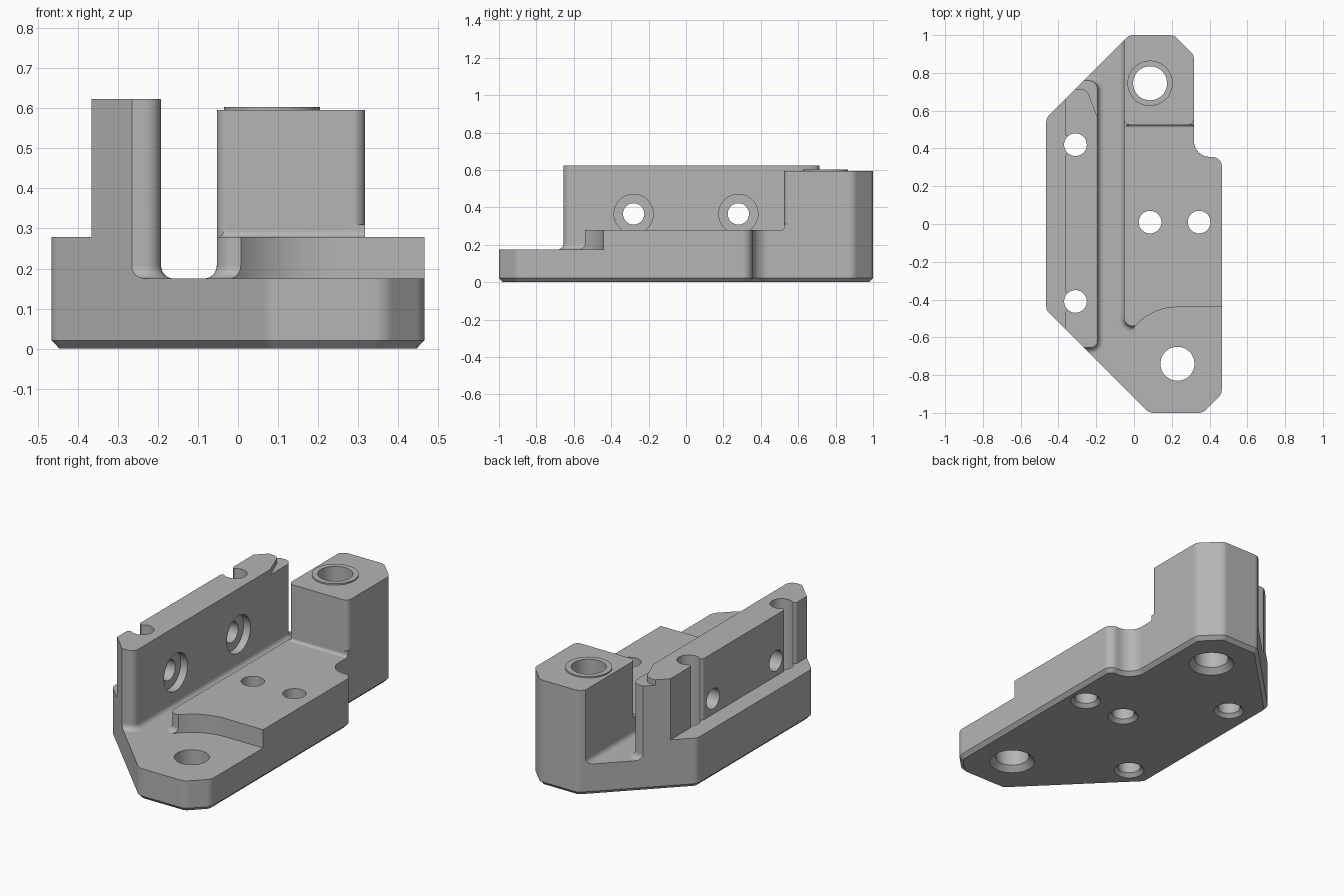
import bpy, bmesh
from math import pi, sin, cos, tan, radians
from mathutils import Vector, Matrix

if "Cube" in bpy.data.objects:
    bpy.data.objects.remove(bpy.data.objects["Cube"])

grey = bpy.data.materials.new("machined_grey")
grey.use_nodes = True
grey.diffuse_color = (0.46, 0.46, 0.46, 1)
grey.node_tree.nodes["Principled BSDF"].inputs["Base Color"].default_value = grey.diffuse_color


def rounded(corners, steps=8):
    """Counter-clockwise outline from (x, y, radius) corners."""
    out = []
    for i, (x, y, r) in enumerate(corners):
        p = Vector((x, y))
        if r == 0:
            out.append(p)
            continue
        a = (Vector(corners[i - 1][:2]) - p).normalized()
        b = (Vector(corners[(i + 1) % len(corners)][:2]) - p).normalized()
        half = a.angle(b) / 2
        centre = p + (a + b).normalized() * r / sin(half)
        start, end = p + a * r / tan(half) - centre, p + b * r / tan(half) - centre
        sweep = -start.angle_signed(end)
        for k in range(steps + 1):
            out.append(centre + Matrix.Rotation(sweep * k / steps, 2) @ start)
    return out


def circle(x, y, r, n=48):
    return [Vector((x + r * cos(2 * pi * k / n), y + r * sin(2 * pi * k / n))) for k in range(n)]


def box(x0, x1, y0, y1):
    return [Vector(p) for p in ((x0, y0), (x1, y0), (x1, y1), (x0, y1))]


def offset(outline, d):
    """Grow an outline sideways by d."""
    out = []
    for i, p in enumerate(outline):
        e = (p - outline[i - 1]).normalized()
        f = (outline[(i + 1) % len(outline)] - p).normalized()
        m, n = Vector((e.y, -e.x)), Vector((f.y, -f.x))
        out.append(p + (m + n) * d / (1 + m.dot(n)))
    return out


def prism(name, outline, levels, matrix=Matrix()):
    """Solid through (z, sideways growth) levels."""
    bm = bmesh.new()
    rings = [[bm.verts.new((p.x, p.y, z)) for p in offset(outline, d)] for z, d in levels]
    n = len(outline)
    for low, high in zip(rings, rings[1:]):
        for i in range(n):
            j = (i + 1) % n
            bm.faces.new((low[i], low[j], high[j], high[i]))
    bm.faces.new(rings[0][::-1])
    bm.faces.new(rings[-1])
    bm.transform(matrix)
    bmesh.ops.recalc_face_normals(bm, faces=bm.faces)
    mesh = bpy.data.meshes.new(name)
    bm.to_mesh(mesh)
    bm.free()
    mesh.materials.append(grey)
    obj = bpy.data.objects.new(name, mesh)
    bpy.context.collection.objects.link(obj)
    return obj


def combine(target, tool, operation):
    mod = target.modifiers.new(operation, "BOOLEAN")
    mod.object, mod.operation, mod.solver = tool, operation, "EXACT"
    bpy.context.view_layer.objects.active = target
    bpy.ops.object.modifier_apply(modifier=mod.name)
    bpy.data.objects.remove(tool)


def cove(z, r, top, bottom):
    """Levels of an upright part with a concave fillet at its foot."""
    arc = [(z + r * (1 - cos(t)), r * (1 - sin(t))) for t in (radians(15 * k) for k in range(7))]
    return [(bottom, r)] + arc + [(top, 0)]


FLOOR, DECK, TOWER, WALL = 0.175, 0.278, 0.595, 0.623
HOLES_Y = (0.42, -0.41)

# Floor slab and side ledge, trimmed later by the footprint
body = prism("bracket_body", box(-0.8, 0.8, -1.3, 1.3), [(-0.1, 0), (FLOOR, 0)])
ledge = prism("ledge", box(-0.7, -0.3, -0.6, 0.7), [(0.08, 0), (DECK, 0)])

# Tall wall with open channels beside the screw holes
wall_corners = [(-0.192, -0.655, 0.04), (-0.192, 0.76, 0.05), (-0.365, 0.76, 0)]
for y in HOLES_Y:
    wall_corners += [(-0.365, y + 0.045, 0.018), (-0.31, y + 0.045, 0),
                     (-0.31, y - 0.045, 0), (-0.365, y - 0.045, 0.018)]
wall_corners.append((-0.365, -0.655, 0))
wall = prism("wall", rounded(wall_corners), cove(FLOOR, 0.032, WALL, 0.1))

# Shallow relief at the back end of the wall top
relief = rounded([(-0.15, 0.45, 0), (0.1, 0.5, 0), (0.1, 0.9, 0), (-0.5, 0.9, 0),
                  (-0.5, 0.715, 0), (-0.25, 0.715, 0.05)])
combine(wall, prism("relief", relief, [(0.593, 0), (0.8, 0)]), "DIFFERENCE")

# Raised deck with a round clearance at its front
deck_outline = rounded([(-0.053, -0.54, 0.045), (0.7, -0.54, 0), (0.7, 1.2, 0), (-0.053, 1.2, 0)])
deck = prism("deck", deck_outline, cove(FLOOR, 0.032, DECK, 0.09))
clearance = rounded([(-0.07, -1.1, 0), (0.9, -1.1, 0), (0.9, -0.44, 0), (-0.07, -0.44, 0.3)], 16)
combine(deck, prism("clearance", clearance, [(0, 0), (0.8, 0)]), "DIFFERENCE")

# Tower, its foot fillet and the raised ring on top
tower_outline = rounded([(-0.0529, 0.525, 0.03), (0.3169, 0.525, 0.03), (0.3169, 1.15, 0), (-0.0529, 1.15, 0)])
tower = prism("tower", tower_outline, [(0.23, 0), (TOWER, 0)])
foot = prism("tower_foot", box(-0.036, 0.6, 0.525, 1.12), cove(DECK, 0.016, 0.31, 0.24))
ring = prism("ring", circle(0.085, 0.745, 0.12), [(0.5, 0), (0.603, 0)])

for part in (ledge, wall, deck, tower, foot, ring):
    combine(body, part, "UNION")

# Footprint with a chamfered bottom edge trims every side
footprint = rounded([(0.08, -1, 0.06), (0.365, -1, 0.06), (0.465, -0.9, 0.06),
                     (0.465, 0.355, 0.05), (0.317, 0.355, 0.085), (0.317, 0.895, 0.05),
                     (0.212, 1, 0.05), (-0.025, 1, 0.05), (-0.465, 0.56, 0.05), (-0.465, -0.455, 0.05)])
combine(body, prism("footprint", footprint, [(0, -0.02), (0.021, 0), (0.9, 0)]), "INTERSECT")

# Vertical holes, countersunk from below
holes = [(0.085, 0.745, 0.09), (0.23, -0.74, 0.09), (0.085, 0.01, 0.06), (0.345, 0.01, 0.06)]
holes += [(-0.31, y, 0.06) for y in HOLES_Y]
for x, y, r in holes:
    c = r / 3
    cutter = prism("hole", circle(x, y, r), [(-0.05, c), (0, c), (c, 0), (0.95, 0)])
    combine(body, cutter, "DIFFERENCE")

# Counterbored cross holes through the wall
for y in (-0.28, 0.28):
    turn = Matrix.Translation((0, y, 0.365)) @ Matrix.Rotation(pi / 2, 4, "Y")
    for r, x0, x1 in ((0.057, -0.6, -0.12), (0.105, -0.235, -0.1)):
        combine(body, prism("cross_hole", circle(0, 0, r), [(x0, 0), (x1, 0)], turn), "DIFFERENCE")

# Smooth the rounds and keep the flats crisp
bpy.ops.object.select_all(action="DESELECT")
body.select_set(True)
bpy.context.view_layer.objects.active = body
bpy.ops.object.shade_smooth_by_angle(angle=radians(30))
weighted = body.modifiers.new("weighted_normals", "WEIGHTED_NORMAL")
weighted.keep_sharp = True
